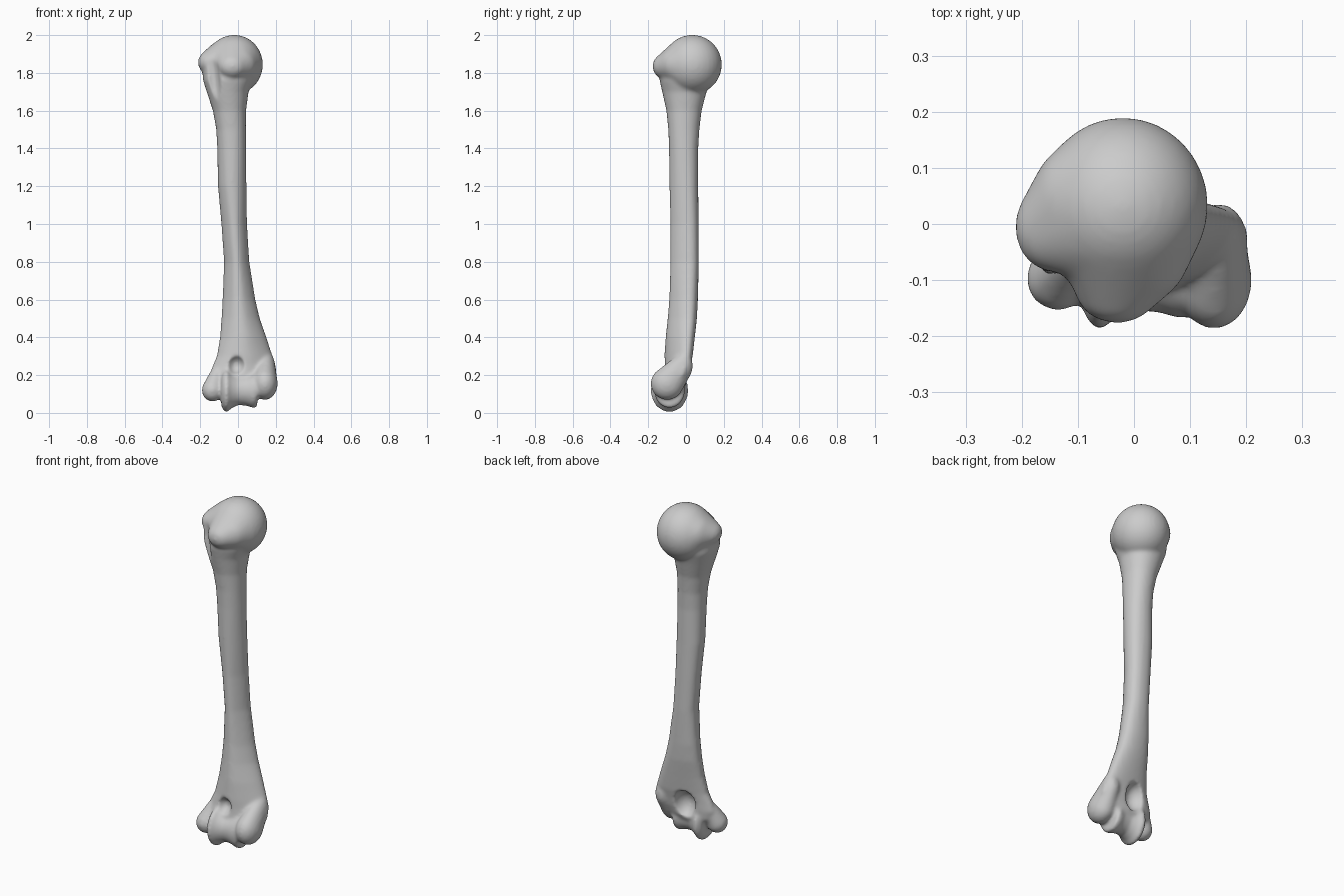
import bpy, bmesh, math
from mathutils import Matrix, Vector

if "Cube" in bpy.data.objects:
    bpy.data.objects.remove(bpy.data.objects["Cube"])

SIDES = 32
bm = bmesh.new()


def skin(rings):
    """Bridge a list of point rings and cap both ends."""
    loops = [[bm.verts.new(p) for p in ring] for ring in rings]
    for a, b in zip(loops, loops[1:]):
        for i in range(SIDES):
            j = (i + 1) % SIDES
            bm.faces.new((a[i], a[j], b[j], b[i]))
    for end in (loops[0], loops[-1]):
        centre = bm.verts.new(sum((v.co for v in end), Vector()) / SIDES)
        for i in range(SIDES):
            bm.faces.new((end[i], end[(i + 1) % SIDES], centre))


def ellipsoid(target, centre, radii, tilt=0.0):
    m = (Matrix.Translation(centre) @ Matrix.Rotation(tilt, 4, 'Y')
         @ Matrix.Diagonal((*radii, 1)))
    bmesh.ops.create_uvsphere(target, u_segments=32, v_segments=20, radius=1, matrix=m)


def hull(*blobs):
    """Add the convex skin around several ellipsoids."""
    src, tmp = bmesh.new(), bmesh.new()
    for centre, radii in blobs:
        ellipsoid(src, centre, radii)
    for v in src.verts:
        tmp.verts.new(v.co)
    bmesh.ops.convex_hull(tmp, input=tmp.verts[:])
    copies = {}
    for f in tmp.faces:
        for v in f.verts:
            if v not in copies:
                copies[v] = bm.verts.new(v.co)
        bm.faces.new([copies[v] for v in f.verts])
    src.free()
    tmp.free()


def make_object(name, mesh_bm):
    bmesh.ops.recalc_face_normals(mesh_bm, faces=mesh_bm.faces)
    mesh = bpy.data.meshes.new(name)
    mesh_bm.to_mesh(mesh)
    mesh_bm.free()
    obj = bpy.data.objects.new(name, mesh)
    bpy.context.collection.objects.link(obj)
    return obj


# Shaft sections: z, x min, x max, y min, y max, backward skew toward +x
sections = [
    (0.11, -0.10, 0.15, -0.12, -0.02, 0.0),
    (0.15, -0.135, 0.185, -0.125, 0.00, 0.0),
    (0.20, -0.152, 0.205, -0.12, 0.01, 0.08),
    (0.25, -0.135, 0.20, -0.115, 0.018, 0.12),
    (0.30, -0.113, 0.184, -0.113, 0.03, 0.14),
    (0.40, -0.096, 0.151, -0.107, 0.044, 0.12),
    (0.50, -0.088, 0.116, -0.097, 0.057, 0.08),
    (0.60, -0.082, 0.092, -0.089, 0.063, 0.04),
    (0.80, -0.074, 0.06, -0.083, 0.068, 0.0),
    (1.00, -0.088, 0.048, -0.083, 0.067, 0.0),
    (1.20, -0.106, 0.045, -0.088, 0.065, 0.0),
    (1.40, -0.11, 0.043, -0.09, 0.065, 0.0),
    (1.50, -0.115, 0.042, -0.094, 0.071, 0.0),
    (1.60, -0.133, 0.043, -0.104, 0.083, 0.0),
    (1.70, -0.166, 0.056, -0.126, 0.109, 0.0),
    (1.76, -0.185, 0.08, -0.14, 0.13, 0.0),
    (1.83, -0.19, 0.08, -0.13, 0.12, 0.0),
]
rings = []
for z, x0, x1, y0, y1, skew in sections:
    # the lower shaft is triangular: flat back, crest in front
    crest = 0.35 * min(1, max(0, (1.5 - z) / 0.6)) * min(1, (z - 0.1) / 0.15)
    ring = []
    for i in range(SIDES):
        a = 2 * math.pi * i / SIDES
        c, s = math.cos(a), math.sin(a)
        dx = math.copysign(abs(c) ** 0.95, c) * (x1 - x0) / 2
        dx *= (1 + crest * s) / (1 + 0.45 * crest ** 2)
        dy = math.copysign(abs(s) ** 0.95, s) * (y1 - y0) / 2
        ring.append(((x0 + x1) / 2 + dx, (y0 + y1) / 2 + dy + skew * dx, z))
    rings.append(ring)
skin(rings)

# Spool-shaped elbow joint around the x axis
spool = [(-0.088, 0.085), (-0.075, 0.107), (-0.06, 0.117), (-0.035, 0.094),
         (0.0, 0.077), (0.045, 0.08), (0.08, 0.093), (0.102, 0.088)]
skin([[(x, -0.087 + 0.88 * r * math.cos(2 * math.pi * i / SIDES),
        0.118 + r * math.sin(2 * math.pi * i / SIDES)) for i in range(SIDES)]
      for x, r in spool])

# Shoulder ball merging into the greater and lesser tubercles
ball = ((-0.02, 0.033, 1.844), (0.152, 0.157, 0.157))
hull(ball, ((-0.15, -0.005, 1.855), (0.062, 0.078, 0.062)),
     ((-0.1, 0.035, 1.86), (0.085, 0.108, 0.1)))
hull(ball, ((-0.03, -0.115, 1.835), (0.075, 0.062, 0.065)),
     ((0.0, -0.05, 1.845), (0.1, 0.095, 0.095)))
# Inner condyle leaning up into the shaft edge
hull(((0.143, -0.1, 0.155), (0.067, 0.087, 0.086)),
     ((0.15, -0.01, 0.25), (0.046, 0.046, 0.075)))
# Outer condyle ball and the ridge above it
hull(((-0.135, -0.097, 0.12), (0.057, 0.057, 0.06)),
     ((-0.115, -0.065, 0.21), (0.032, 0.035, 0.03)))

bone = make_object("upper_arm_bone", bm)

# Hollows: groove between tubercles, front and back elbow pits
cut = bmesh.new()
ellipsoid(cut, (-0.138, -0.152, 1.80), (0.042, 0.07, 0.24), -0.12)
ellipsoid(cut, (-0.01, -0.15, 0.255), (0.05, 0.075, 0.055))
ellipsoid(cut, (0.0, 0.03, 0.225), (0.065, 0.08, 0.085))
cutter = make_object("hollow_cutter", cut)
cutter.hide_render = True
cutter.hide_viewport = True
cutter.display_type = 'WIRE'

# Fuse the parts, carve the hollows, soften the joins
fuse = bone.modifiers.new("fuse", 'REMESH')
fuse.mode = 'VOXEL'
fuse.voxel_size = 0.008
carve = bone.modifiers.new("carve", 'BOOLEAN')
carve.operation = 'DIFFERENCE'
carve.object = cutter
carve.solver = 'EXACT'
refuse = bone.modifiers.new("refuse", 'REMESH')
refuse.mode = 'VOXEL'
refuse.voxel_size = 0.008
refuse.use_smooth_shade = True
soft = bone.modifiers.new("soften", 'SMOOTH')
soft.factor = 0.5
soft.iterations = 10
for p in bone.data.polygons:
    p.use_smooth = True
